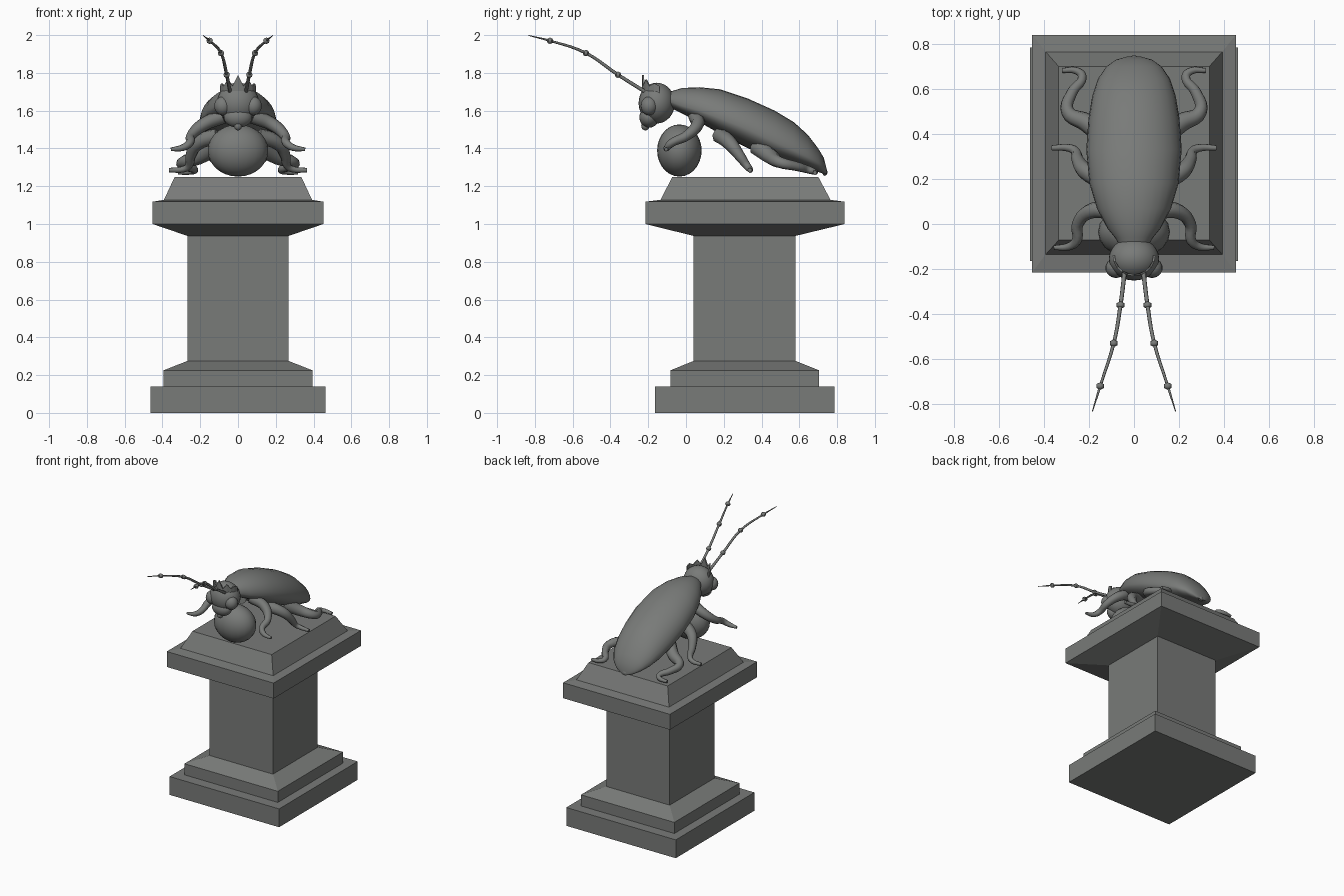
import bpy, bmesh, math

if "Cube" in bpy.data.objects:
    bpy.data.objects.remove(bpy.data.objects["Cube"])

stone = bpy.data.materials.new("dark grey stone")
stone.diffuse_color = (0.19, 0.197, 0.19, 1)
stone.use_nodes = True
stone.node_tree.nodes["Principled BSDF"].inputs["Base Color"].default_value = stone.diffuse_color


def add_mesh(name, bm, smooth=None):
    bmesh.ops.recalc_face_normals(bm, faces=bm.faces)
    me = bpy.data.meshes.new(name)
    bm.to_mesh(me)
    bm.free()
    ob = bpy.data.objects.new(name, me)
    bpy.context.collection.objects.link(ob)
    me.materials.append(stone)
    if smooth:
        bpy.context.view_layer.objects.active = ob
        ob.select_set(True)
        bpy.ops.object.shade_smooth_by_angle(angle=math.radians(smooth))
        ob.select_set(False)
    return ob


def loft(name, rings, smooth=None):
    """Skin a list of closed rings and cap both ends."""
    bm = bmesh.new()
    loops = [[bm.verts.new(p) for p in r] for r in rings]
    n = len(loops[0])
    for a, b in zip(loops, loops[1:]):
        for i in range(n):
            j = (i + 1) % n
            bm.faces.new((a[i], a[j], b[j], b[i]))
    bm.faces.new(loops[0])
    bm.faces.new(loops[-1])
    return add_mesh(name, bm, smooth)


def ellipsoid(name, c, r, seg=24, rings=16):
    bm = bmesh.new()
    bmesh.ops.create_uvsphere(bm, u_segments=seg, v_segments=rings, radius=1)
    for v in bm.verts:
        v.co = [c[k] + r[k] * v.co[k] for k in range(3)]
    return add_mesh(name, bm, 50)


def tube(name, pts, radii, smooth=True):
    """Tapered tube through the points."""
    cu = bpy.data.curves.new(name, 'CURVE')
    cu.dimensions = '3D'
    cu.bevel_depth = 1
    cu.bevel_resolution = 2
    cu.resolution_u = 5
    cu.use_fill_caps = True
    sp = cu.splines.new('BEZIER')
    sp.bezier_points.add(len(pts) - 1)
    for bp, p, r in zip(sp.bezier_points, pts, radii):
        bp.co, bp.radius = p, r
        bp.handle_left_type = bp.handle_right_type = 'AUTO'
    ob = bpy.data.objects.new(name, cu)
    bpy.context.collection.objects.link(ob)
    cu.materials.append(stone)
    bpy.ops.object.select_all(action='DESELECT')
    bpy.context.view_layer.objects.active = ob
    ob.select_set(True)
    bpy.ops.object.convert(target='MESH')
    bpy.ops.object.shade_smooth_by_angle(angle=math.radians(50))
    bpy.ops.object.select_all(action='DESELECT')


# Pedestal: stacked rectangles (half x, y min, y max, z)
profile = [
    (.463, -.165, .785, 0), (.463, -.165, .785, .14),
    (.395, -.083, .705, .14), (.395, -.083, .705, .225),
    (.268, .04, .58, .275), (.268, .04, .58, .937),
    (.452, -.215, .84, 1.0), (.452, -.215, .84, 1.118),
    (.392, -.135, .765, 1.128), (.335, -.072, .70, 1.25)]
loft("pedestal", [[(-x, a, z), (x, a, z), (x, b, z), (-x, b, z)]
                  for x, a, b, z in profile])

# Beetle body: stations of y, half width, top, rim and bottom heights
stations = [
    (-.10, .06, 1.695, 1.655, 1.63), (-.06, .085, 1.708, 1.64, 1.605),
    (-.02, .118, 1.72, 1.625, 1.585), (.07, .165, 1.724, 1.60, 1.54),
    (.18, .198, 1.713, 1.56, 1.477), (.33, .212, 1.663, 1.50, 1.40),
    (.47, .202, 1.60, 1.435, 1.345), (.57, .185, 1.54, 1.39, 1.315),
    (.645, .16, 1.472, 1.355, 1.293), (.70, .122, 1.40, 1.325, 1.275),
    (.73, .08, 1.35, 1.30, 1.265), (.745, .025, 1.29, 1.275, 1.26)]
rings = []
for y, w, top, rim, bot in stations:
    ring = []
    for i in range(28):
        a = math.tau * i / 28
        s = math.sin(a)
        ring.append((w * math.cos(a), y, rim + s * (top - rim if s > 0 else rim - bot)))
    rings.append(ring)
loft("beetle_body", rings, 60)

# Tail tip
ellipsoid("tail_tip", (0, .735, 1.275), (.022, .014, .02), 10, 6)

# Head, snout and ball
ellipsoid("head", (0, -.155, 1.64), (.112, .096, .108))
ellipsoid("snout", (0, -.195, 1.565), (.075, .052, .055))
ellipsoid("jaw_tip", (0, -.215, 1.52), (.022, .022, .025), 10, 8)
ellipsoid("ball", (0, -.035, 1.389), (.16, .118, .138), 20, 14)

# Tiara: half ring round the front of the head with five points
bm = bmesh.new()
N = 10
peaks = {1: 1.745, 3: 1.765, 5: 1.79, 7: 1.765, 9: 1.745}
cols = []
for i in range(N + 1):
    a = math.pi + math.pi * i / N
    top = peaks.get(i, 1.73)
    cols.append([bm.verts.new((k * .095 * math.cos(a), -.14 + k * .092 * math.sin(a), z))
                 for k, z in ((1, 1.69), (1, top), (.9, top), (.9, 1.69))])
for a, b in zip(cols, cols[1:]):
    for k in range(4):
        m = (k + 1) % 4
        bm.faces.new((a[k], a[m], b[m], b[k]))
bm.faces.new(cols[0])
bm.faces.new(cols[-1])
add_mesh("tiara", bm)

# Paired parts: eyes, legs and antennae (paths given for the +x side)
legs = {
    "front_leg": ([(.08, .05, 1.57), (.185, .06, 1.525), (.25, .0, 1.465),
                   (.255, -.075, 1.43), (.29, -.10, 1.405), (.355, -.105, 1.395)],
                  [.04, .035, .026, .022, .018, .01]),
    "middle_leg": ([(.10, .18, 1.47), (.215, .235, 1.425), (.25, .285, 1.36),
                    (.262, .325, 1.305), (.29, .338, 1.29), (.365, .338, 1.285)],
                   [.045, .038, .028, .02, .017, .012]),
    "hind_leg": ([(.12, .38, 1.41), (.21, .45, 1.355), (.295, .50, 1.325),
                  (.275, .585, 1.305), (.23, .655, 1.285), (.255, .68, 1.277),
                  (.318, .682, 1.272)],
                 [.05, .042, .03, .025, .02, .016, .011]),
}
feeler = [(.04, -.20, 1.69), (.06, -.36, 1.79), (.09, -.53, 1.905),
          (.15, -.72, 1.97), (.185, -.833, 1.998)]
for side, s in (("right", 1), ("left", -1)):
    ellipsoid(side + "_eye", (s * .08, -.195, 1.625), (.047, .045, .05), 14, 10)
    for name, (pts, radii) in legs.items():
        tube(side + "_" + name, [(s * x, y, z) for x, y, z in pts], radii)
    tube(side + "_antenna", [(s * x, y, z) for x, y, z in feeler],
         [.010, .009, .008, .006, .002])
    for x, y, z in feeler[1:4]:
        ellipsoid(side + "_antenna_joint", (s * x, y, z), (.02, .017, .017), 6, 4)
